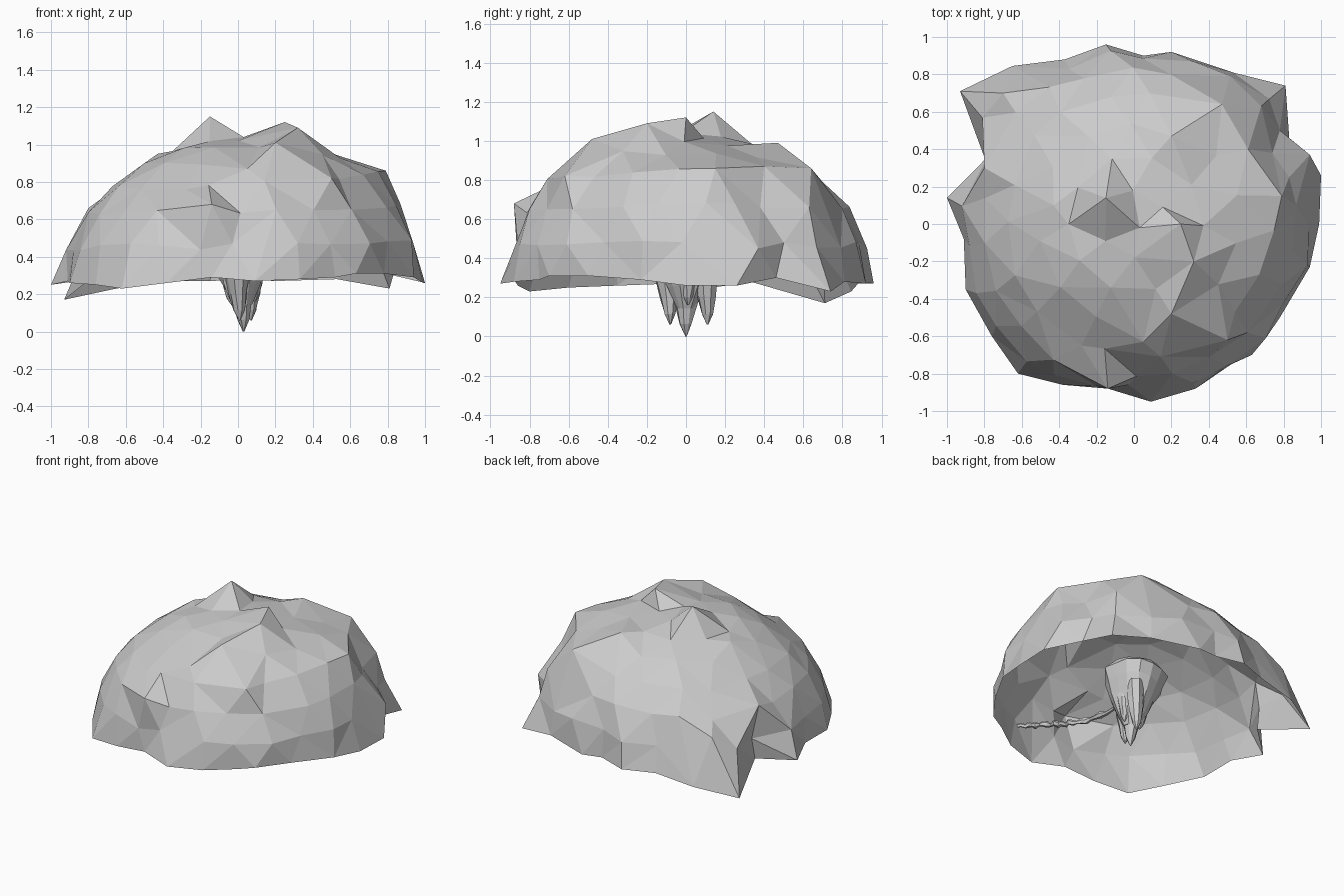
import bpy, bmesh, math, random
from mathutils import Vector
from mathutils.geometry import delaunay_2d_cdt

if "Cube" in bpy.data.objects:
    bpy.data.objects.remove(bpy.data.objects["Cube"])

random.seed(7)


def make_object(name, verts, faces):
    mesh = bpy.data.meshes.new(name)
    mesh.from_pydata([tuple(v) for v in verts], [], faces)
    bm = bmesh.new()
    bm.from_mesh(mesh)
    bmesh.ops.recalc_face_normals(bm, faces=bm.faces)
    bm.to_mesh(mesh)
    bm.free()
    obj = bpy.data.objects.new(name, mesh)
    bpy.context.collection.objects.link(obj)
    return obj


def tube(name, path, radii, sides=8, lump=0.0):
    """Faceted, capped tube following a path."""
    verts, faces = [], []
    pts = [Vector(p) for p in path]
    for i, (p, r) in enumerate(zip(pts, radii)):
        d = (pts[min(i + 1, len(pts) - 1)] - pts[max(i - 1, 0)]).normalized()
        a = d.cross(Vector((0.3, 1, 0) if abs(d.z) > 0.5 else (0, 0, 1))).normalized()
        b = d.cross(a)
        for k in range(sides):
            t = 2 * math.pi * k / sides
            rr = r * (1 + random.uniform(-lump, lump))
            verts.append(p + (a * math.cos(t) + b * math.sin(t)) * rr)
    for i in range(len(pts) - 1):
        for k in range(sides):
            j = (k + 1) % sides
            faces.append((i * sides + k, i * sides + j,
                          (i + 1) * sides + j, (i + 1) * sides + k))
    faces.append(tuple(range(sides)))
    faces.append(tuple(range(len(verts) - sides, len(verts))))
    return make_object(name, verts, faces)


# Canopy: ragged rim, domed profile, then a few sculpted peaks
rim = [(.99, .0, .26), (1, .26, .26), (.83, .46, .30), (.81, .74, .23), (.53, .81, .28),
       (.2, .92, .27), (.05, .90, .28), (-.15, .96, .27), (-.37, .88, .27), (-.65, .845, .23),
       (-.93, .71, .17), (-.79, .33, .28), (-1, .14, .25), (-.91, -.08, .27),
       (-.90, -.35, .26), (-.76, -.6, .25), (-.62, -.8, .23), (-.38, -.86, .26),
       (-.14, -.88, .29), (.09, -.95, .27), (.33, -.88, .28), (.52, -.75, .29),
       (.63, -.7, .31), (.78, -.5, .31), (.94, -.23, .29)]
angles = [math.atan2(y, x) % (2 * math.pi) for x, y, z in rim]


def rim_radius(t):
    t %= 2 * math.pi
    n = len(rim)
    for i in range(n):
        a, b = angles[i], angles[(i + 1) % n] + (2 * math.pi if i == n - 1 else 0)
        if a <= t <= b:
            f = (t - a) / (b - a)
            r0, r1 = (math.hypot(*rim[k % n][:2]) for k in (i, i + 1))
            return r0 * (1 - f) + r1 * f
    return 0.95


verts, flat = [], []
for p, a in zip(rim, angles):
    verts.append(Vector(p))
    flat.append(Vector((math.cos(a), math.sin(a))))
rings = [(.97, .46, 25), (.885, .65, 22), (.75, .80, 18), (.575, .91, 14), (.39, .98, 10), (.19, 1.02, 6)]
for i, (f, z, n) in enumerate(rings):
    s = 1 - (i + 1) / 7
    for k in range(n):
        t = 2 * math.pi * (k + 0.5 * (i % 2)) / n + random.uniform(-.06, .06)
        blend = max(0, 0.55 - 0.15 * i)
        r = f * (rim_radius(t) * blend + 0.94 * (1 - blend))
        x, y = r * math.cos(t), r * math.sin(t)
        push = random.uniform(-.022, .018) + .045 * math.cos(t) * (1 - abs(2 * s - 1))
        zz = z + random.uniform(-.02, .02) + .06 * x * (1 - abs(2 * s - 1))
        verts.append(Vector((x * (1 + push), y * (1 + push), zz)))
        flat.append(Vector((s * math.cos(t), s * math.sin(t))))
verts.append(Vector((0.03, -.02, 1.04)))
flat.append(Vector((0, 0)))

peaks = [(-.15, .14, 1.15), (.25, 0, 1.12), (.32, -.2, 1.09), (-.14, -.88, .68),
         (.05, -.63, .87), (-.28, -.65, .76), (-.03, -.86, .47), (.79, .15, .86),
         (.61, .4, .87), (.83, .25, .68), (.74, .38, .66), (.78, .5, .48),
         (.68, .63, .66), (.47, .64, .86), (.94, .37, .45), (-.43, .1, .95), (-.8, .3, .66),
         (-.7, .7, .55), (.2, -.48, 1.01), (.2, .47, .99), (.5, -.62, .82)]
used = set(range(len(rim)))
for p in peaks:
    p = Vector(p)
    i = min((k for k in range(len(verts) - 1) if k not in used), key=lambda k: (verts[k] - p).length)
    verts[i] = p
    flat[i] = p.xy.normalized() * flat[i].length
    used.add(i)
out = delaunay_2d_cdt(flat, [], [], 0, 1e-5)
make_object("canopy", [verts[o[0]] for o in out[3]], [tuple(f) for f in out[2]])

# Trunk: tapered core flaring upward into the canopy
tube("trunk", [(-.01, 0, .60), (-.01, 0, .55), (0, 0, .46), (.01, 0, .36), (.02, 0, .25), (.03, 0, .14)],
     [.17, .205, .19, .145, .10, .045], 14, .08)

# Roots: pointed spikes clustered below the trunk
for x, y, tx, ty, tz, r in [(.01, 0, .03, 0, 0, .065), (.07, .10, .07, .11, .06, .06),
                            (-.01, -.10, .01, -.08, .06, .06), (-.06, .03, -.03, .02, .14, .05),
                            (.10, .02, .09, .01, .16, .045), (-.05, -.04, -.03, -.04, .15, .045)]:
    path = [(x + (tx - x) * f, y + (ty - y) * f, .42 + (tz - .42) * f) for f in (0, .35, .6, .85, 1)]
    tube("root", path, [r, r, r * .85, r * .5, .004], 8, .15)

# Branch: thin knobbly twig reaching under the canopy
count = 24
path, radii = [], []
for i in range(count):
    f = i / (count - 1)
    bend = math.exp(-8 * f)
    path.append((.01 + .38 * f + .05 * bend + random.uniform(-.008, .008),
                 -.32 - .42 * f + .18 * bend,
                 .325 + .025 * f + .02 * bend + random.uniform(-.008, .008)))
    radii.append(random.uniform(.01, .024))
tube("branch", path, radii, 6, .25)
